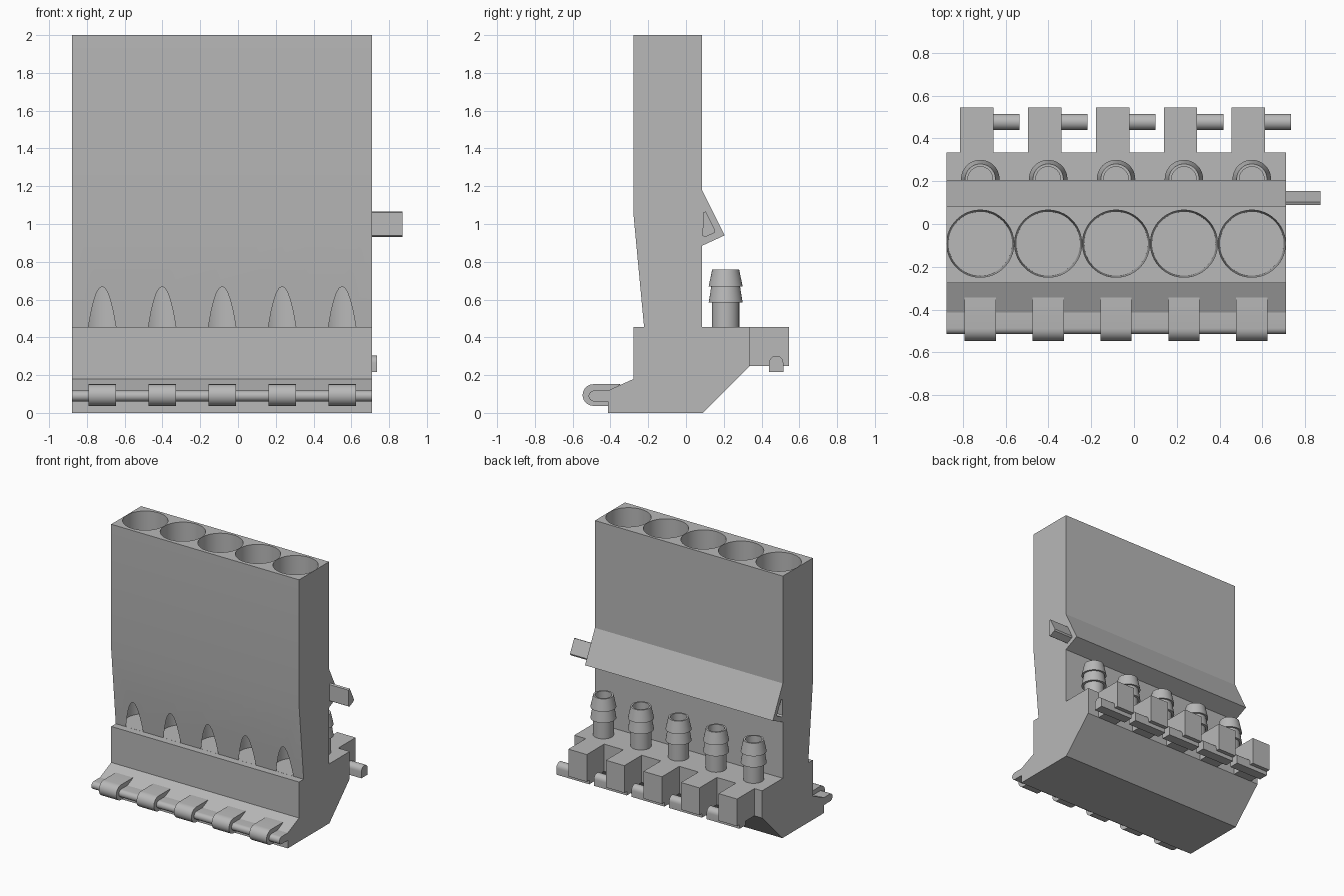
import bpy, bmesh, math

cube = bpy.data.objects.get("Cube")
if cube:
    bpy.data.objects.remove(cube, do_unlink=True)

grey = bpy.data.materials.new("plain grey")
grey.use_nodes = True
grey.diffuse_color = (0.48, 0.48, 0.48, 1)
grey.node_tree.nodes["Principled BSDF"].inputs["Base Color"].default_value = grey.diffuse_color

X0, X1 = -0.878, 0.71
PITCH = (X1 - X0) / 5
CENTRES = [X0 + PITCH * (i + 0.5) for i in range(5)]
TUBE_Y, BARB_Y, DECK_Z = -0.092, 0.21, 0.455


def finish(name, bm):
    bmesh.ops.recalc_face_normals(bm, faces=bm.faces)
    mesh = bpy.data.meshes.new(name)
    bm.to_mesh(mesh)
    bm.free()
    mesh.materials.append(grey)
    obj = bpy.data.objects.new(name, mesh)
    bpy.context.collection.objects.link(obj)
    return obj


def prism(name, profile, x0, x1):
    """Extrude a (y, z) outline along x."""
    bm = bmesh.new()
    face = bm.faces.new([bm.verts.new((x0, y, z)) for y, z in profile])
    out = bmesh.ops.extrude_face_region(bm, geom=[face])
    moved = [v for v in out["geom"] if isinstance(v, bmesh.types.BMVert)]
    bmesh.ops.translate(bm, verts=moved, vec=(x1 - x0, 0, 0))
    return finish(name, bm)


def lathe(name, profile, x, y, steps=48, closed=True):
    """Turn an (r, z) outline about a vertical axis; closed joins last to first."""
    bm = bmesh.new()
    rings = []
    for r, z in profile:
        rings.append([bm.verts.new((x + r * math.cos(2 * math.pi * i / steps),
                                    y + r * math.sin(2 * math.pi * i / steps), z))
                      for i in range(steps)])
    pairs = list(zip(rings, rings[1:]))
    if closed:
        pairs.append((rings[-1], rings[0]))
    else:
        bm.faces.new(rings[0])
        bm.faces.new(rings[-1])
    for a, b in pairs:
        for i in range(steps):
            j = (i + 1) % steps
            bm.faces.new((a[i], a[j], b[j], b[i]))
    return finish(name, bm)


def arc(cy, cz, r, start, end, n=12):
    return [(cy + r * math.cos(math.radians(start + (end - start) * i / n)),
             cz + r * math.sin(math.radians(start + (end - start) * i / n)))
            for i in range(n + 1)]


def cut(obj, cutter):
    mod = obj.modifiers.new("cut", "BOOLEAN")
    mod.operation, mod.solver, mod.object = "DIFFERENCE", "EXACT", cutter
    bpy.context.view_layer.update()
    deps = bpy.context.evaluated_depsgraph_get()
    mesh = bpy.data.meshes.new_from_object(obj.evaluated_get(deps))
    obj.modifiers.clear()
    obj.data = mesh
    bpy.data.objects.remove(cutter, do_unlink=True)


# Main housing with back ridge, deck and sloped underside
body = prism("housing", [
    (-0.277, 2), (0.085, 2), (0.085, 1.18), (0.205, 0.94), (0.085, 0.885),
    (0.085, DECK_Z), (0.335, DECK_Z), (0.335, 0.247), (0.09, 0), (-0.413, 0),
    (-0.413, 0.118), (-0.277, 0.18), (-0.277, DECK_Z), (-0.222, DECK_Z),
    (-0.277, 1.04)], X0, X1)

# Tapered tube wells break through the front slope; bores run under the barbs
for x in CENTRES:
    cut(body, lathe("well_cutter", [(0.149, DECK_Z + 0.0005), (0.157, 2), (0.157, 2.1)],
                    x, TUBE_Y, 64, False))
    cut(body, lathe("bore_cutter", [(0.058, 0.3), (0.058, 0.5)], x, BARB_Y, 48, False))

# Side peg and the matching socket on the other side
peg_outline = [(0.09, 1.06), (0.104, 1.066), (0.155, 0.965), (0.15, 0.953),
               (0.1, 0.93), (0.088, 0.938)]
cut(body, prism("socket_cutter", peg_outline, X0 - 0.05, X0 + 0.17))
parts = [body, prism("side_peg", peg_outline, X1 - 0.01, 0.872)]

# Hinge rod along the front foot
rod = [(-0.4, 0.061)] + [(-0.4, 0.118)] + arc(-0.487, 0.0895, 0.0285, 90, 270)
parts.append(prism("front_rod", rod, X0, X1))

# Repeated parts, one set per tube
clip_outline = [(-0.4, 0.037), (-0.4, 0.118), (-0.345, 0.152)] + arc(-0.49, 0.0945, 0.0575, 90, 270)
pin_outline = [(0.515, 0.216), (0.515, 0.265)] + arc(0.4775, 0.265, 0.0375, 0, 180)[1:] + [(0.44, 0.216)]
barb_outline = [(0.072, DECK_Z - 0.01), (0.072, 0.585), (0.09, 0.585), (0.076, 0.67),
                (0.09, 0.67), (0.071, 0.76), (0.058, 0.76), (0.058, DECK_Z - 0.01)]
for i, x in enumerate(CENTRES, 1):
    parts.append(prism(f"front_clip_{i}", clip_outline, x - 0.073, x + 0.073))
    parts.append(lathe(f"hose_barb_{i}", barb_outline, x, BARB_Y))
    left, right = x - 0.094, x + 0.062
    parts.append(prism(f"rear_block_{i}", [(0.33, 0.247), (0.545, 0.247),
                                          (0.545, DECK_Z), (0.33, DECK_Z)], left, right))
    parts.append(prism(f"rear_pin_{i}", pin_outline, left, right + 0.122))

# Smooth curved walls, keep hard edges
bpy.ops.object.select_all(action="DESELECT")
for obj in parts:
    obj.select_set(True)
bpy.context.view_layer.objects.active = body
bpy.ops.object.shade_smooth_by_angle(angle=math.radians(25))
